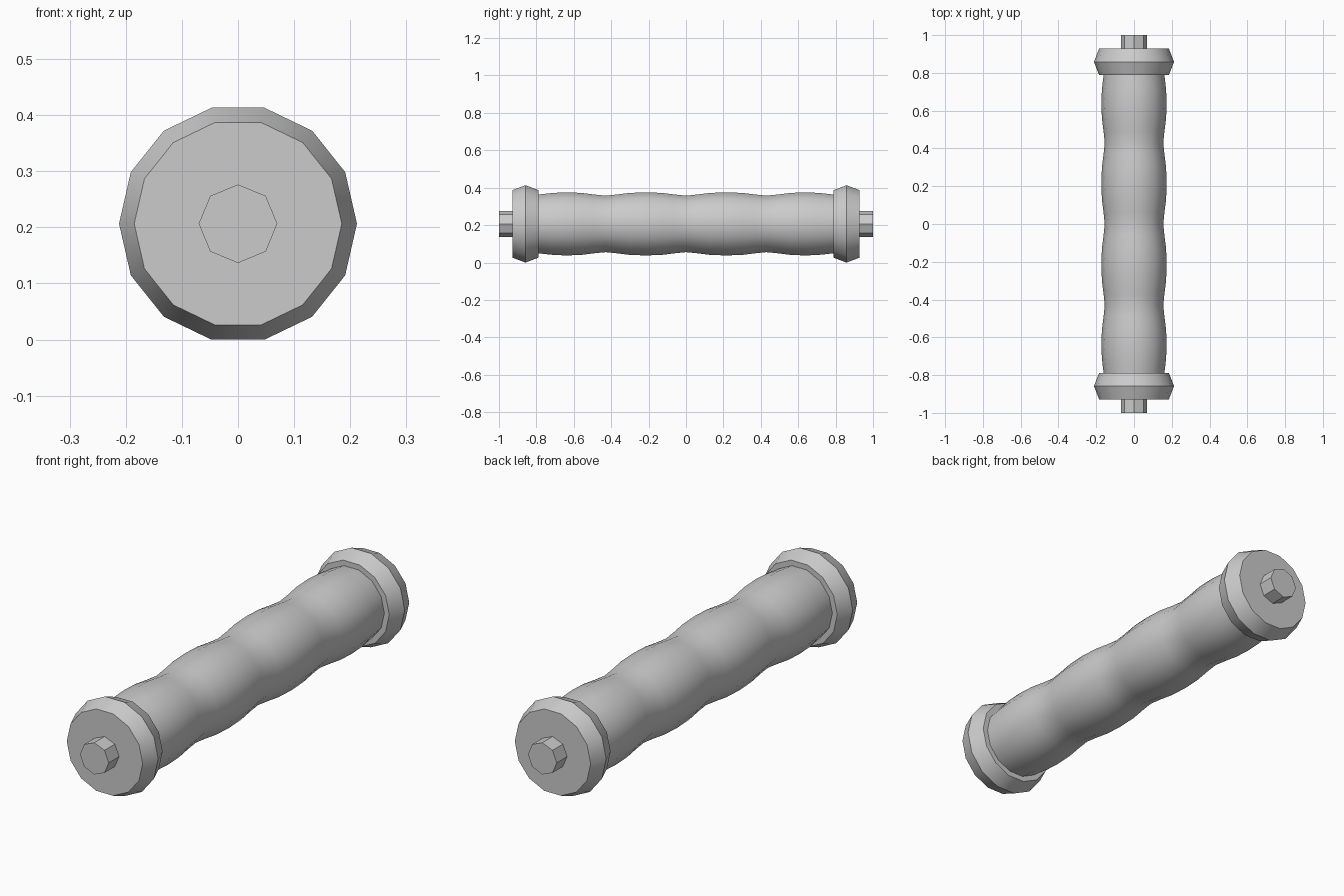
import bpy, bmesh, math
from mathutils import Vector

if "Cube" in bpy.data.objects:
    bpy.data.objects.remove(bpy.data.objects["Cube"])

CENTER_Z = 0.2065

grey = bpy.data.materials.new("plain grey")
grey.diffuse_color = (0.6, 0.6, 0.6, 1)
grey.use_nodes = True
grey.node_tree.nodes["Principled BSDF"].inputs["Base Color"].default_value = grey.diffuse_color


def lathe(name, profile, sides):
    """Revolve (y, radius) pairs around the long y axis and cap both ends."""
    bm = bmesh.new()
    rings = []
    for y, r in profile:
        angles = [2 * math.pi * i / sides for i in range(sides)]
        rings.append([bm.verts.new(Vector((r * math.cos(a), y, CENTER_Z + r * math.sin(a))))
                      for a in angles])
    for a, b in zip(rings, rings[1:]):
        for i in range(sides):
            j = (i + 1) % sides
            bm.faces.new((a[i], a[j], b[j], b[i]))
    bm.faces.new(rings[0])
    bm.faces.new(rings[-1])
    bmesh.ops.recalc_face_normals(bm, faces=bm.faces)
    mesh = bpy.data.meshes.new(name)
    bm.to_mesh(mesh)
    bm.free()
    mesh.materials.append(grey)
    obj = bpy.data.objects.new(name, mesh)
    bpy.context.collection.objects.link(obj)
    bpy.ops.object.select_all(action='DESELECT')
    obj.select_set(True)
    bpy.context.view_layer.objects.active = obj
    bpy.ops.object.shade_smooth_by_angle(angle=math.radians(30))
    return obj


# Grip with four swells separated by shallow necks
half = [(0.0, 0.155), (0.06, 0.161), (0.13, 0.170), (0.215, 0.173), (0.30, 0.170),
        (0.37, 0.161), (0.43, 0.155), (0.49, 0.161), (0.56, 0.170), (0.64, 0.173),
        (0.71, 0.170), (0.79, 0.161)]
lathe("grip", [(-y, r) for y, r in reversed(half[1:])] + half, 14)

# Bevelled collar and octagonal axle stub at each end
for side, s in (("front", -1), ("back", 1)):
    lathe(side + "_collar", [(s * 0.789, 0.185), (s * 0.858, 0.212), (s * 0.928, 0.185)], 14)
    lathe(side + "_axle_stub", [(s * 0.92, 0.07), (s * 1.0, 0.07)], 8)
